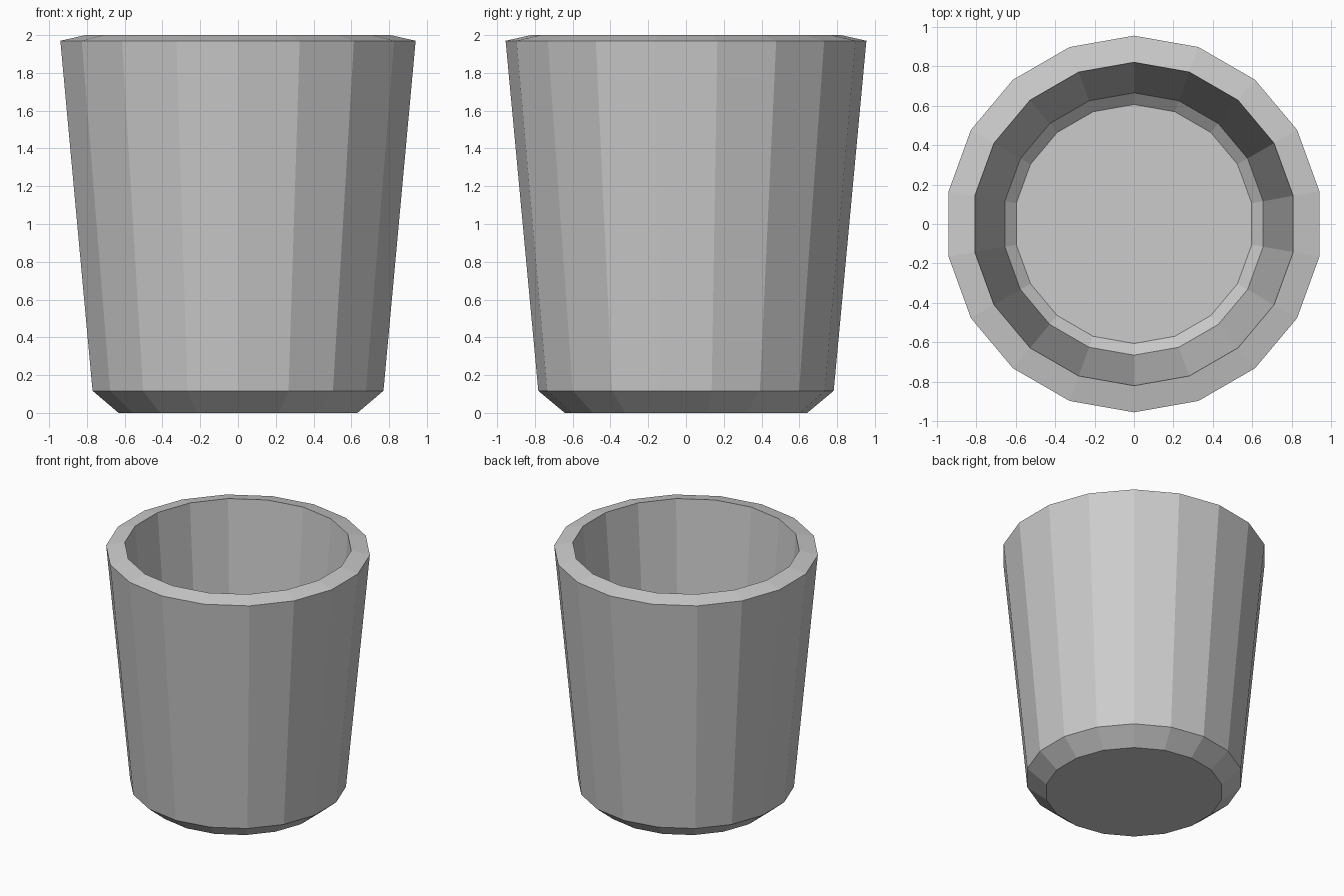
import bpy, bmesh, math

if "Cube" in bpy.data.objects:
    bpy.data.objects.remove(bpy.data.objects["Cube"])

SIDES = 18
# (radius, height) from outer base, up over the rim, down to the inner floor
PROFILE = [(0.642, 0.0), (0.782, 0.117), (0.955, 1.97),
           (0.82, 2.0), (0.665, 0.185), (0.606, 0.132)]

bm = bmesh.new()


def ring(radius, z):
    angles = [math.pi / 2 + 2 * math.pi * i / SIDES for i in range(SIDES)]
    return [bm.verts.new((radius * math.cos(a), radius * math.sin(a), z)) for a in angles]


# Walls: faceted bands between successive rings
rings = [ring(r, z) for r, z in PROFILE]
for low, high in zip(rings, rings[1:]):
    for i in range(SIDES):
        j = (i + 1) % SIDES
        bm.faces.new((low[i], low[j], high[j], high[i]))

# Underside and inner floor
bm.faces.new(rings[0][::-1])
bm.faces.new(rings[-1])
bmesh.ops.recalc_face_normals(bm, faces=bm.faces)

mesh = bpy.data.meshes.new("cup")
bm.to_mesh(mesh)
bm.free()
cup = bpy.data.objects.new("cup", mesh)
bpy.context.collection.objects.link(cup)
